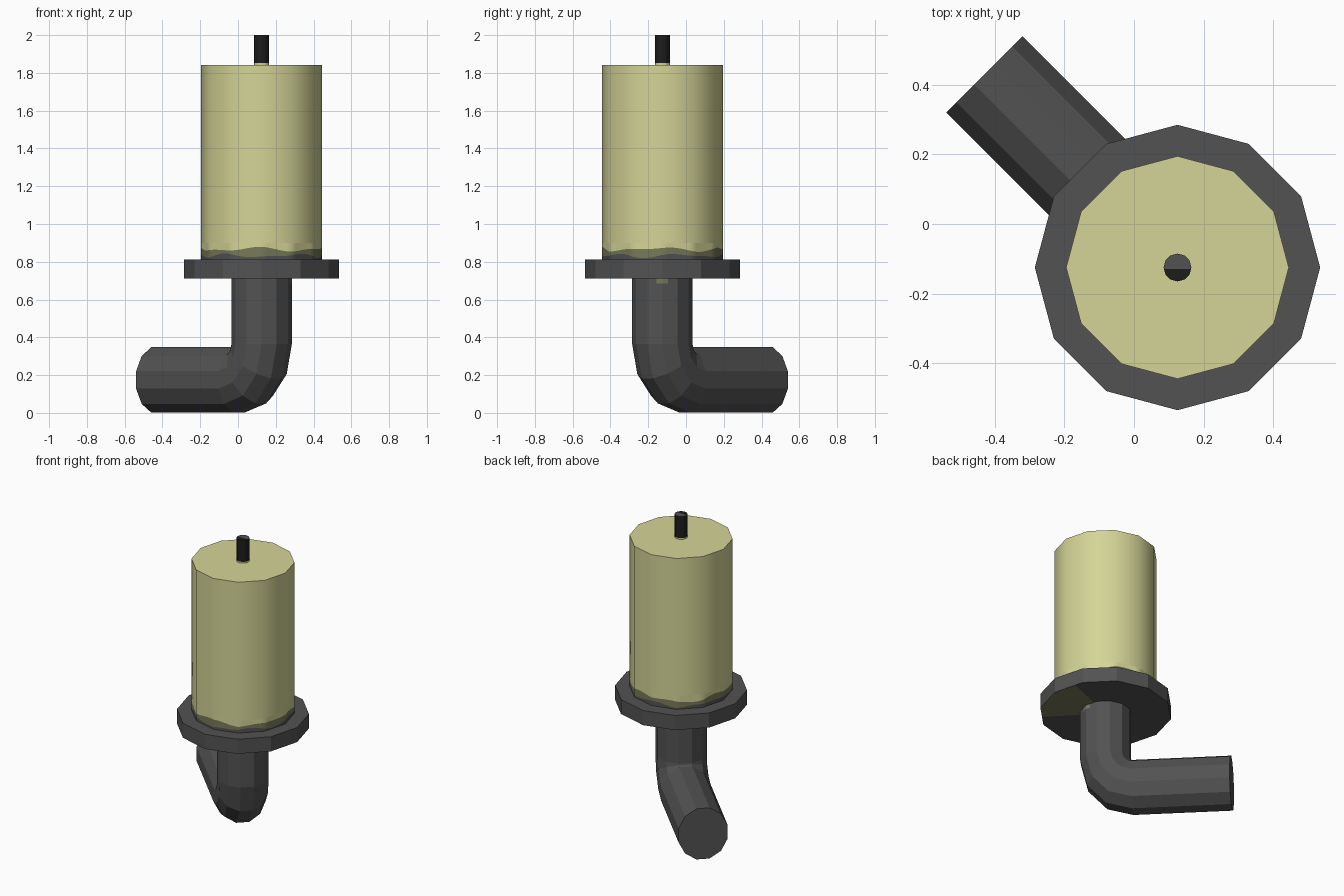
import bpy, bmesh, math
from mathutils import Vector

if "Cube" in bpy.data.objects:
    bpy.data.objects.remove(bpy.data.objects["Cube"])

CX, CY, N = 0.125, -0.125, 12      # shared upright axis, sides


def material(name, rgb):
    m = bpy.data.materials.new(name)
    m.diffuse_color = (*rgb, 1)
    m.use_nodes = True
    m.node_tree.nodes["Principled BSDF"].inputs["Base Color"].default_value = m.diffuse_color
    return m


IRON = material("dark iron", (0.085, 0.085, 0.085))
WAX = material("pale yellow wax", (0.66, 0.66, 0.31))
OLIVE = material("dull olive wax", (0.19, 0.19, 0.10))
BLACK = material("burnt black", (0.012, 0.012, 0.012))


def outline(r, z, sub=1):
    """Points around a 12-sided ring, each side split into sub pieces."""
    pts = []
    for i in range(N):
        a, b = (Vector((CX + r * math.cos(math.tau * k / N),
                        CY + r * math.sin(math.tau * k / N), 0)) for k in (i, i + 1))
        for j in range(sub):
            p = a.lerp(b, j / sub)
            p.z = z(len(pts)) if callable(z) else z
            pts.append(p)
    return pts


def loft(rings, cap_start=True, cap_end=True):
    """Skin a list of rings; returns the bmesh."""
    bm = bmesh.new()
    vs = [[bm.verts.new(p) for p in ring] for ring in rings]
    n = len(vs[0])
    for a, b in zip(vs, vs[1:]):
        for i in range(n):
            j = (i + 1) % n
            bm.faces.new((a[i], a[j], b[j], b[i]))
    if cap_start:
        bm.faces.new(vs[0][::-1])
    if cap_end:
        bm.faces.new(vs[-1])
    return bm


def cut(bm, co, no, test):
    """Slice the faces that pass the test with a plane."""
    faces = [f for f in bm.faces if test(f)]
    geom = faces + list({e for f in faces for e in f.edges}) + list({v for f in faces for v in f.verts})
    bmesh.ops.bisect_plane(bm, geom=geom, plane_co=co, plane_no=no, dist=1e-5)


def finish(name, bm, mats, rule=None, smooth=False, fix=True):
    if fix:
        bmesh.ops.recalc_face_normals(bm, faces=bm.faces)
    bm.normal_update()
    for f in bm.faces:
        if rule:
            f.material_index = rule(f, f.calc_center_median())
        f.smooth = False
    me = bpy.data.meshes.new(name)
    bm.to_mesh(me)
    bm.free()
    for m in mats:
        me.materials.append(m)
    ob = bpy.data.objects.new(name, me)
    bpy.context.collection.objects.link(ob)
    if smooth:
        bpy.ops.object.select_all(action='DESELECT')
        ob.select_set(True)
        bpy.context.view_layer.objects.active = ob
        bpy.ops.object.shade_smooth_by_angle(angle=math.radians(40))
    return ob


# Bent pipe: upright ring, elbow turned about its inner corner, straight arm
D = Vector((-1, 1, 0)).normalized()     # arm direction
S = Vector((1, 1, 0)).normalized()      # sideways
PS, PZ, STRETCH = 0.17, 0.365, 1.12


def pipe_ring(turn, push=0.0):
    ring = []
    c, s = math.cos(turn), math.sin(turn)
    for k in range(N):
        a = math.radians(15 + 30 * k)
        rho = PS - 0.16 * math.cos(a)
        ring.append(Vector((CX, CY, PZ - rho * s * STRETCH))
                    + D * (PS - rho * c + push) + S * 0.16 * math.sin(a))
    return ring


top = pipe_ring(0)
for p in top:
    p.z = 0.715
rings = [top] + [pipe_ring(math.radians(t)) for t in (0, 30, 60, 90)]
rings.append(pipe_ring(math.pi / 2, 0.785 - PS))
bm = loft(rings)
side = lambda f: f.calc_center_median().x > 0.25 and f.calc_center_median().z > 0.4
cut(bm, (0, 0, 0.685), (0, 0, 1), side)
for dy in (-0.03, 0.03):                # small wax drip under the dish
    cut(bm, (0, CY + dy, 0), (0, 1, 0), side)
finish("bent_pipe", bm, [IRON, OLIVE],
       lambda f, c: int(c.z > 0.685 and c.z < 0.712 and c.x > 0.26 and abs(c.y - CY) < 0.03))

# Drip dish, with a wax-stained sector underneath
bm = loft([outline(0.41, 0.712), outline(0.41, 0.812)])
bmesh.ops.recalc_face_normals(bm, faces=bm.faces)
under = lambda f: f.normal.z < -0.9
bm.normal_update()
LO, HI = math.radians(-46), math.radians(22)
for a in (LO, HI):
    cut(bm, (CX, CY, 0), (-math.sin(a), math.cos(a), 0), under)
    bm.normal_update()
finish("drip_dish", bm, [IRON, OLIVE],
       lambda f, c: int(f.normal.z < -0.9 and LO < math.atan2(c.y - CY, c.x - CX) < HI))

# Candle body
finish("candle", loft([outline(0.32, 0.9), outline(0.32, 1.843)], cap_start=False),
       [WAX], smooth=True, fix=False)

# Candle foot with wavy melted bands
SUB = 6
turn = math.tau / (N * SUB)
low = lambda i: 0.832 + 0.008 * math.sin(5 * i * turn) + 0.005 * math.sin(8 * i * turn + 1)
high = lambda i: 0.866 + 0.008 * math.sin(4 * i * turn + 2) + 0.006 * math.sin(7 * i * turn)
bm = loft([outline(0.32, z, SUB) for z in (0.81, low, high, 0.9)], False, False)
order = {f: f.index for f in bm.faces}
bm.faces.index_update()
finish("candle_foot", bm, [IRON, OLIVE, WAX],
       lambda f, c: f.index // (N * SUB), smooth=True, fix=False)

# Wick with a waxy base and a half-grey tip
bm = loft([outline(0.04, z) for z in (1.84, 1.852, 2.0)])
cut(bm, (0, CY - 0.005, 0), (0, 1, 0), lambda f: f.calc_center_median().z > 1.99)
finish("wick", bm, [BLACK, WAX, IRON],
       lambda f, c: 1 if c.z < 1.851 else 2 if c.z > 1.99 and c.y > CY - 0.005 else 0)
